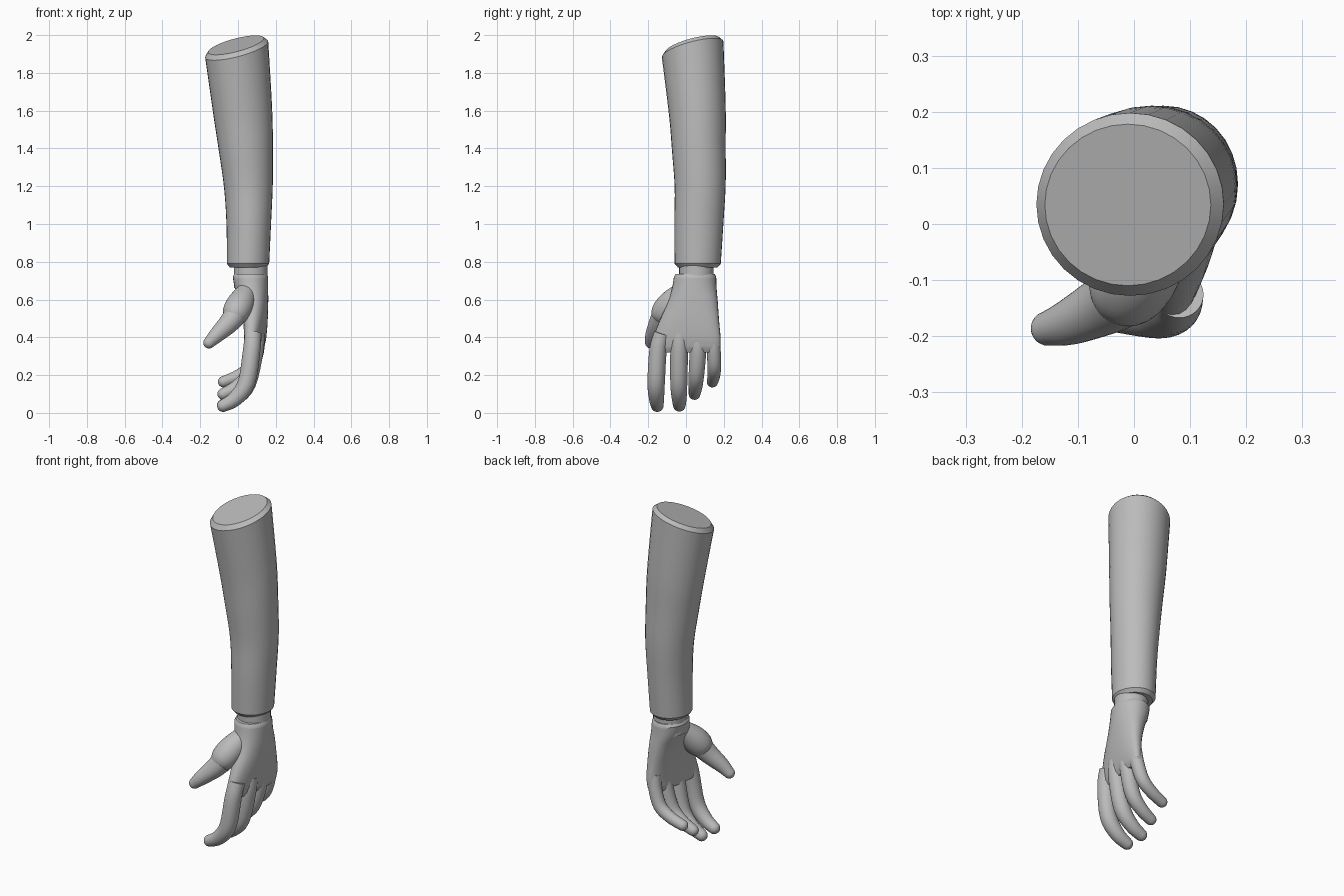
import bpy, bmesh, math
from mathutils import Vector

SIDES = 32

if "Cube" in bpy.data.objects:
    bpy.data.objects.remove(bpy.data.objects["Cube"], do_unlink=True)

grey = bpy.data.materials.new("plain grey")
grey.use_nodes = True
grey.diffuse_color = (0.5, 0.5, 0.5, 1)
grey.node_tree.nodes["Principled BSDF"].inputs["Base Color"].default_value = grey.diffuse_color


def spline(points, steps):
    """Smooth rows of numbers with a curve passing through every row."""
    rows = [Vector(p) for p in points]
    out = []
    for i in range(len(rows) - 1):
        a, b = rows[max(i - 1, 0)], rows[i]
        c, d = rows[i + 1], rows[min(i + 2, len(rows) - 1)]
        for s in range(steps):
            t = s / steps
            out.append(b + (c - a) * t / 2 + (a * 2 - b * 5 + c * 4 - d) * t * t / 2
                       + (b * 3 - a - c * 3 + d) * t ** 3 / 2)
    return out + [rows[-1]]


def loft(name, rings):
    """Skin a list of rings and close both ends."""
    bm = bmesh.new()
    loops = [[bm.verts.new(p) for p in ring] for ring in rings]
    for low, high in zip(loops, loops[1:]):
        for i in range(SIDES):
            j = (i + 1) % SIDES
            bm.faces.new((low[i], low[j], high[j], high[i]))
    bm.faces.new(loops[0])
    bm.faces.new(loops[-1])
    bmesh.ops.recalc_face_normals(bm, faces=bm.faces)
    mesh = bpy.data.meshes.new(name)
    bm.to_mesh(mesh)
    bm.free()
    mesh.materials.append(grey)
    obj = bpy.data.objects.new(name, mesh)
    bpy.context.collection.objects.link(obj)
    bpy.ops.object.select_all(action="DESELECT")
    obj.select_set(True)
    bpy.context.view_layer.objects.active = obj
    bpy.ops.object.shade_smooth_by_angle(angle=math.radians(35))
    return obj


def oval(x, y, z, half_x, half_y, tilt=0, skew=0, power=1):
    """Flat ring; tilt raises it toward +x and +y, skew shifts x along y."""
    ring = []
    for i in range(SIDES):
        a = math.tau * i / SIDES
        c, s = math.cos(a), math.sin(a)
        dx = half_x * math.copysign(abs(c) ** power, c)
        dy = half_y * math.copysign(abs(s) ** power, s)
        ring.append(Vector((x + dx + skew * dy, y + dy, z + tilt * (dx + dy))))
    return ring


def digit(name, path):
    """Round tapered tube with a domed tip; rows are x, y, z, radius."""
    rows = spline(path, 4)
    rings = []

    def ring(center, direction, radius):
        u = direction.cross(Vector((0, 1, 0))).normalized()
        v = direction.cross(u)
        rings.append([center + (u * math.cos(math.tau * i / SIDES)
                      + v * math.sin(math.tau * i / SIDES)) * radius for i in range(SIDES)])

    for i, row in enumerate(rows):
        direction = (rows[min(i + 1, len(rows) - 1)] - rows[max(i - 1, 0)]).to_3d().normalized()
        ring(row.to_3d(), direction, row[3])
    tip, radius = rows[-1].to_3d(), rows[-1][3]
    for k in range(1, 6):
        a = math.radians(17 * k)
        ring(tip + direction * radius * math.sin(a), direction, radius * math.cos(a))
    return loft(name, rings)


# Forearm: tapered curved sleeve with chamfered ends
sleeve = spline([
    (0.053, 0.062, 0.79, 0.112, 0.122, 0),
    (0.057, 0.068, 1.0, 0.118, 0.13, 0.02),
    (0.055, 0.075, 1.2, 0.129, 0.135, 0.06),
    (0.042, 0.068, 1.4, 0.143, 0.142, 0.11),
    (0.025, 0.06, 1.6, 0.155, 0.15, 0.16),
    (-0.007, 0.035, 1.925, 0.167, 0.163, 0.25)], 5)
loft("forearm", [oval(0.053, 0.062, 0.77, 0.096, 0.105)]
     + [oval(*row) for row in sleeve]
     + [oval(-0.011, 0.034, 1.947, 0.148, 0.144, 0.25)])

# Wrist joint between forearm and hand
loft("wrist", [oval(0.067, 0.055, z, 0.089, 0.091) for z in (0.66, 0.8)])

# Palm: flattened body widening toward the knuckles
palm = spline([
    (0.066, 0.048, 0.72, 0.094, 0.112, 0, 0, 0.95),
    (0.072, 0.044, 0.66, 0.088, 0.118, 0, 0.03, 0.92),
    (0.085, 0.037, 0.59, 0.074, 0.131, 0, 0.08, 0.88),
    (0.092, 0.018, 0.49, 0.06, 0.157, 0, 0.13, 0.84),
    (0.091, 0.005, 0.4, 0.049, 0.178, 0, 0.15, 0.8),
    (0.085, 0.0, 0.345, 0.041, 0.182, 0, 0.15, 0.75)], 4)
loft("palm", [oval(0.066, 0.048, 0.735, 0.086, 0.104)]
     + [oval(*row) for row in palm]
     + [oval(0.08, 0.0, 0.32, 0.03, 0.165, 0, 0.15, 0.75)])

# Fingers, curling toward the palm side
digit("index_finger", [(0.08, -0.125, 0.42, 0.044), (0.072, -0.148, 0.33, 0.046),
                       (0.045, -0.158, 0.16, 0.046), (-0.015, -0.156, 0.075, 0.04),
                       (-0.078, -0.152, 0.038, 0.033)])
digit("middle_finger", [(0.095, -0.03, 0.42, 0.045), (0.088, -0.036, 0.33, 0.047),
                        (0.05, -0.038, 0.155, 0.045), (-0.015, -0.036, 0.075, 0.039),
                        (-0.078, -0.035, 0.04, 0.033)])
digit("ring_finger", [(0.1, 0.06, 0.42, 0.042), (0.094, 0.063, 0.33, 0.044),
                      (0.055, 0.055, 0.2, 0.041), (-0.01, 0.05, 0.135, 0.036),
                      (-0.078, 0.045, 0.1, 0.031)])
digit("little_finger", [(0.108, 0.138, 0.42, 0.036), (0.1, 0.146, 0.34, 0.037),
                        (0.065, 0.15, 0.245, 0.036), (0.0, 0.147, 0.195, 0.033),
                        (-0.076, 0.14, 0.165, 0.03)])

# Thumb: broad base and a slimmer end segment
digit("thumb_base", [(0.05, -0.01, 0.65, 0.05), (0.015, -0.075, 0.58, 0.072),
                     (-0.015, -0.118, 0.525, 0.07), (-0.034, -0.138, 0.49, 0.045)])
digit("thumb", [(-0.02, -0.125, 0.51, 0.06), (-0.055, -0.146, 0.468, 0.053),
                (-0.115, -0.175, 0.41, 0.041), (-0.153, -0.186, 0.372, 0.031)])
